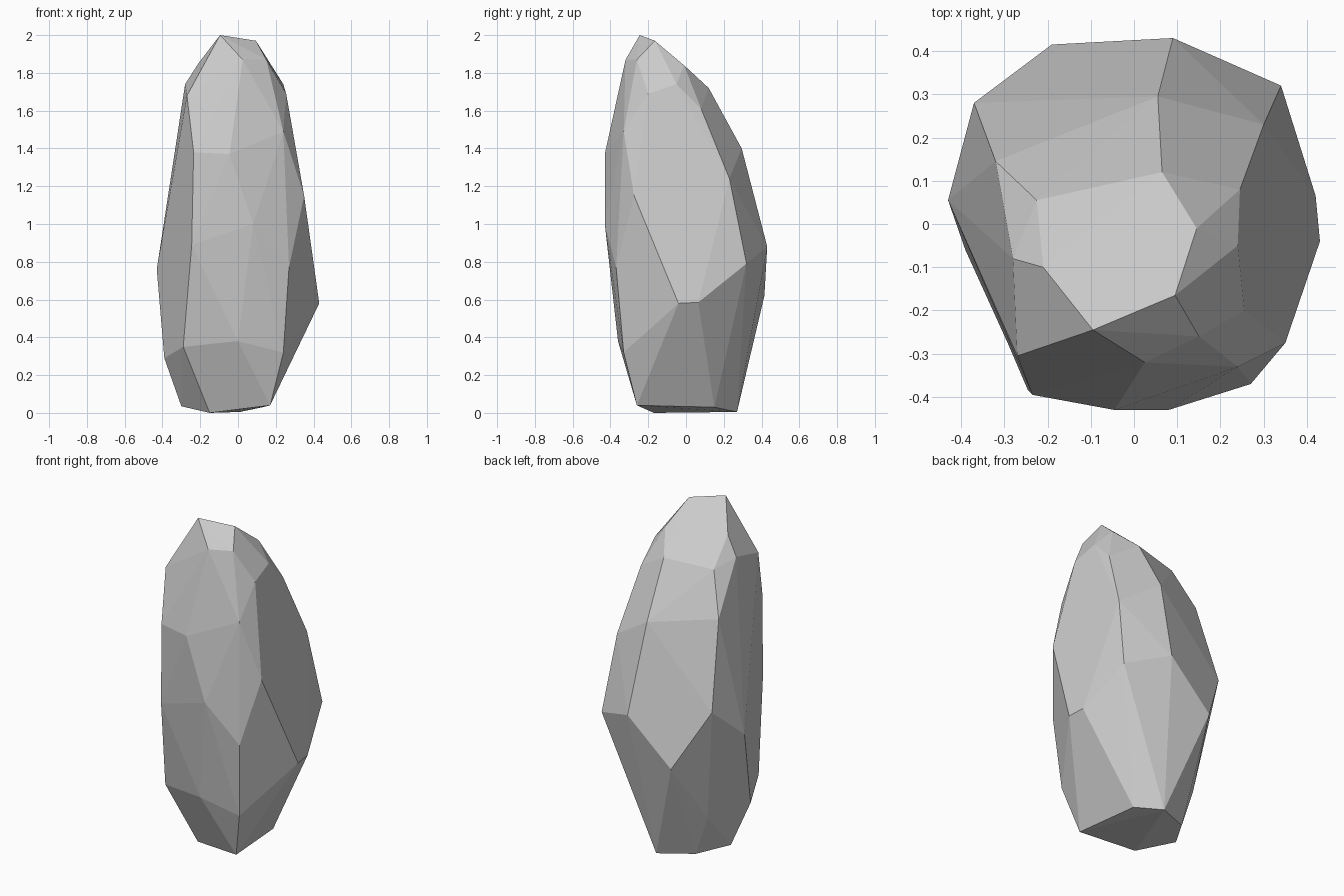
import bpy, bmesh, math

# Corner points of the rock, in bands from the ground up
base = [(.17, -.26, .04), (.13, .15, .03), (.01, .27, .005), (-.19, .18, .02),
        (-.30, .0, .035), (-.15, -.17, 0)]
skirt = [(-.29, -.28, .35), (0, -.36, .38), (.24, -.33, .32),
         (-.39, -.06, .29), (-.27, .18, .26)]
belly = [(.43, -.04, .58), (.42, .065, .585), (.34, .32, .79), (.09, .43, .88),
         (-.19, .415, .62), (-.37, .28, .96), (-.43, .055, .76),
         (-.245, -.385, .89), (.08, -.43, 1.0), (.27, -.37, .77), (.35, -.275, 1.15)]
shoulder = [(.30, .23, 1.24), (.055, .295, 1.4), (-.32, .145, 1.46),
            (-.235, -.395, 1.38), (-.045, -.43, 1.37), (.24, -.33, 1.49),
            (.245, .08, 1.61), (-.27, -.305, 1.68)]
crown = [(-.225, .055, 1.7), (.065, .12, 1.72), (.24, -.05, 1.74), (.255, -.2, 1.69),
         (-.28, -.08, 1.74), (-.21, -.1, 1.85), (.145, -.01, 1.84), (.15, -.26, 1.87),
         (.025, -.32, 1.87), (.095, -.165, 1.97), (-.095, -.245, 2.0)]

# Wrap the corners in a convex shell, then merge nearly flat triangles into facets
bm = bmesh.new()
for co in base + skirt + belly + shoulder + crown:
    bm.verts.new(co)
hull = bmesh.ops.convex_hull(bm, input=bm.verts)
loose = [v for v in bm.verts if not v.link_faces]
bmesh.ops.delete(bm, geom=loose, context='VERTS')
bmesh.ops.dissolve_limit(bm, angle_limit=math.radians(3), verts=bm.verts, edges=bm.edges)
bmesh.ops.recalc_face_normals(bm, faces=bm.faces)

mesh = bpy.data.meshes.new("rock")
bm.to_mesh(mesh)
bm.free()
rock = bpy.data.objects.new("rock", mesh)
bpy.context.collection.objects.link(rock)
